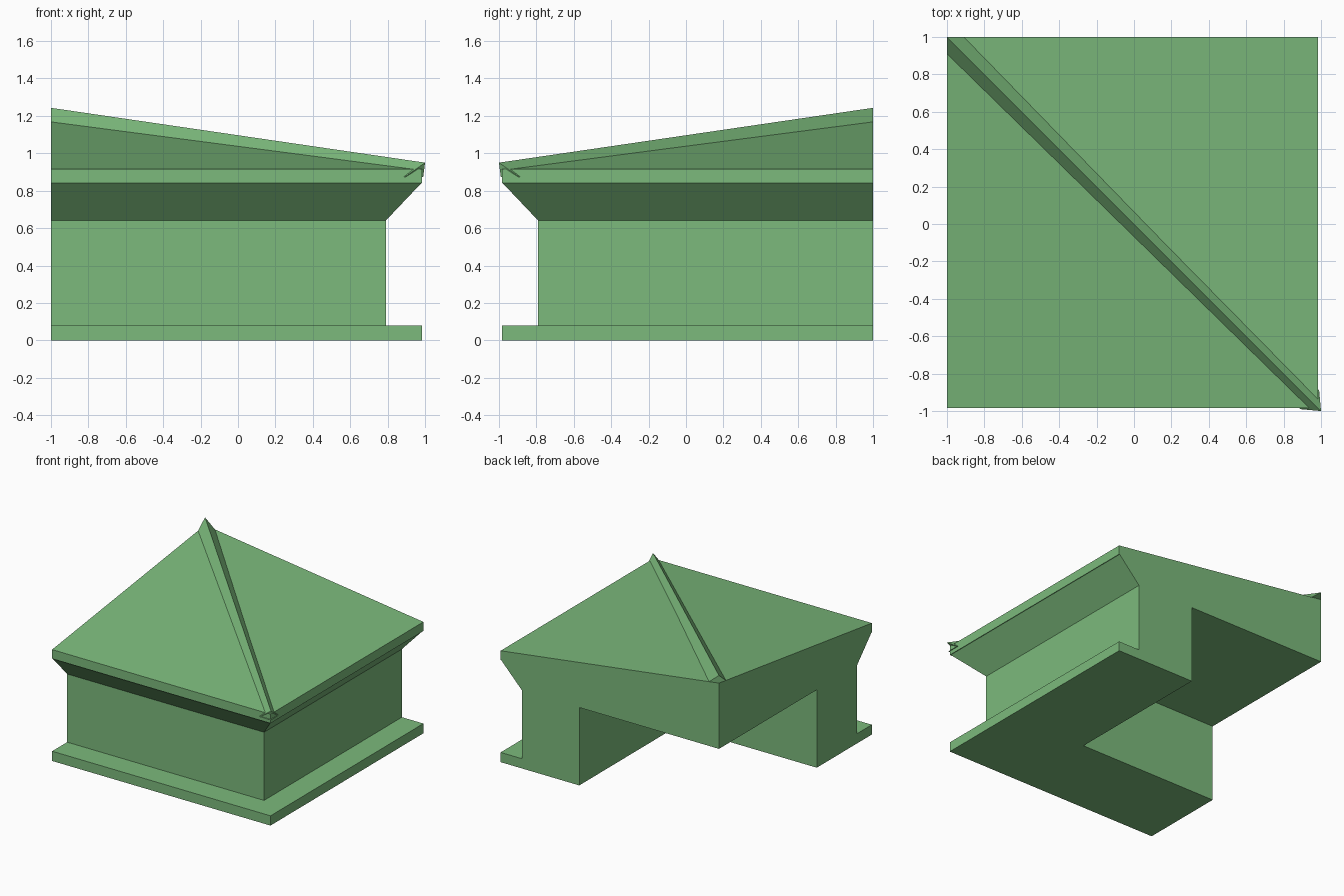
import bpy, bmesh

cube = bpy.data.objects.get("Cube")
if cube:
    bpy.data.objects.remove(cube, do_unlink=True)

# Single flat green
green = bpy.data.materials.new("soft_green")
green.use_nodes = True
colour = (0.2, 0.49, 0.2, 1)
green.diffuse_color = colour
green.node_tree.nodes["Principled BSDF"].inputs["Base Color"].default_value = colour


def strips(name, sections, cap_first=True, cap_last=True):
    """Join closed sections of equal length with faces and cap the ends."""
    bm = bmesh.new()
    rings = [[bm.verts.new(p) for p in s] for s in sections]
    n = len(rings[0])
    for a, b in zip(rings, rings[1:]):
        for i in range(n):
            j = (i + 1) % n
            bm.faces.new((a[i], a[j], b[j], b[i]))
    if cap_first:
        bm.faces.new(rings[0][::-1])
    if cap_last:
        bm.faces.new(rings[-1])
    bmesh.ops.remove_doubles(bm, verts=bm.verts[:], dist=1e-4)
    bmesh.ops.recalc_face_normals(bm, faces=bm.faces[:])
    mesh = bpy.data.meshes.new(name)
    bm.to_mesh(mesh)
    bm.free()
    mesh.materials.append(green)
    obj = bpy.data.objects.new(name, mesh)
    bpy.context.collection.objects.link(obj)
    return obj


# Wall profile (distance out from the centre, height): plinth, wall, cornice, roof, ceiling
profile = [(0.27, 0), (0.985, 0), (0.985, 0.08), (0.79, 0.08), (0.79, 0.64),
           (0.98, 0.84), (0.985, 0.84), (0.985, 0.915), (-1, 1.18), (-1, 0.64),
           (0.27, 0.64)]

# Sweep it along the front, round the mitred corner and along the left side
strips("corner_wall_and_roof", [
    [(-1, -d, z) for d, z in profile],
    [(d, -d, z) for d, z in profile],
    [(d, 1, z) for d, z in profile],
])

# Peaked ridge strip down the diagonal of the hipped roof
strips("hip_ridge", [
    [(-1, 1, 1.243), (-0.91, 1, 1.168), (-1, 1, 1.18), (-1, 0.91, 1.168)],
    [(1, -1, 0.95), (0.99, -0.89, 0.872), (0.993, -0.993, 0.872), (0.89, -0.99, 0.872)],
])
